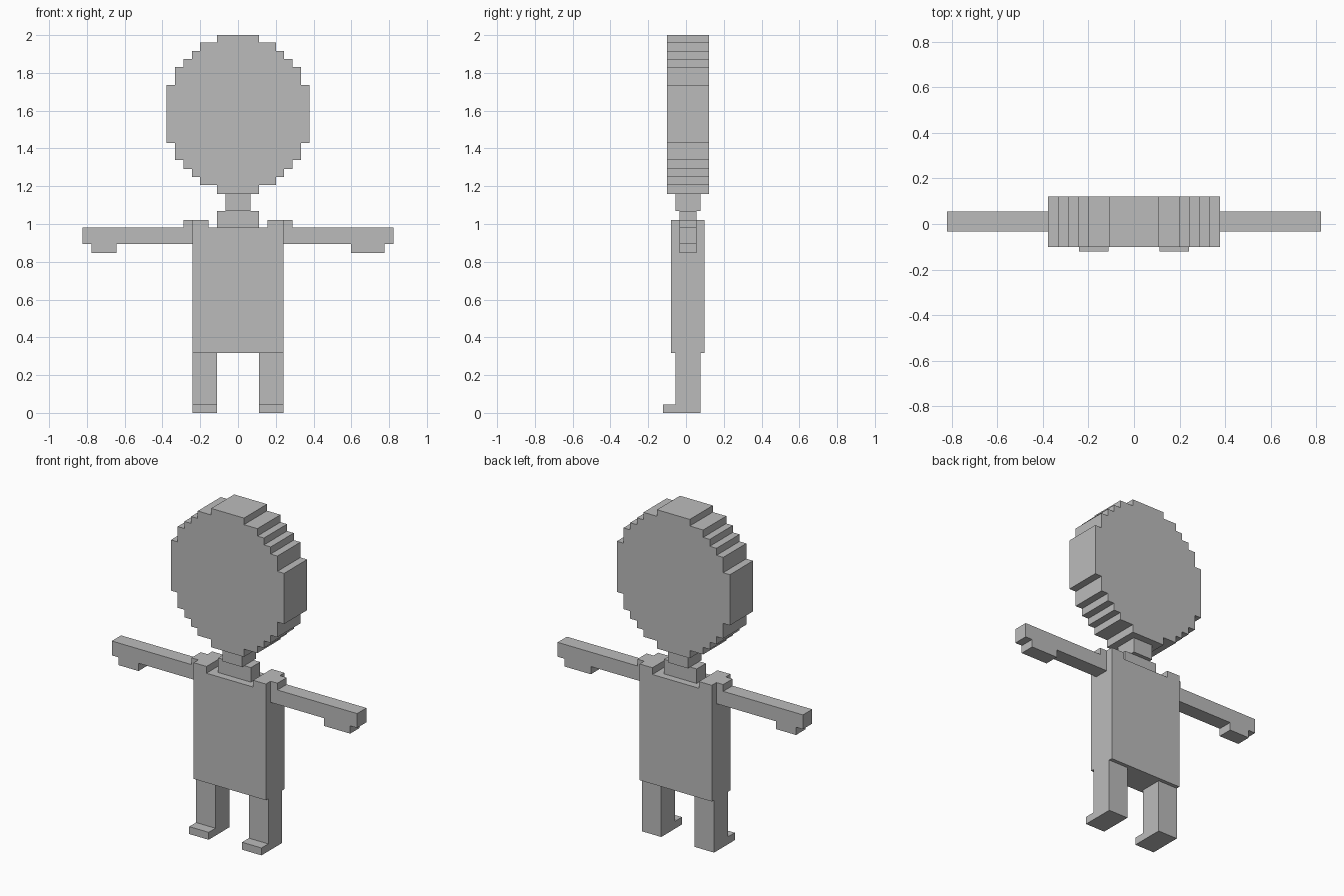
import bpy
import bmesh
from mathutils import Vector

cube = bpy.data.objects.get("Cube")
if cube:
    bpy.data.objects.remove(cube, do_unlink=True)

# Single flat colour
grey = bpy.data.materials.new("plain grey")
grey.use_nodes = True
colour = (0.5, 0.5, 0.5, 1)
grey.diffuse_color = colour
grey.node_tree.nodes["Principled BSDF"].inputs["Base Color"].default_value = colour


def slab(name, outline, low, high, axis="y"):
    """Extrude an outline along an axis: (x, z) along y, or (y, z) along x."""
    bm = bmesh.new()
    if axis == "y":
        points, depth = [(a, low, b) for a, b in outline], Vector((0, high - low, 0))
    else:
        points, depth = [(low, a, b) for a, b in outline], Vector((high - low, 0, 0))
    face = bm.faces.new([bm.verts.new(p) for p in points])
    moved = bmesh.ops.extrude_face_region(bm, geom=[face])["geom"]
    bmesh.ops.translate(bm, vec=depth,
                        verts=[v for v in moved if isinstance(v, bmesh.types.BMVert)])
    if not face.is_valid or len(bm.faces) < len(outline) + 2:
        bm.faces.new([v for v in bm.verts][:len(outline)])
    bmesh.ops.recalc_face_normals(bm, faces=bm.faces)
    mesh = bpy.data.meshes.new(name)
    bm.to_mesh(mesh)
    bm.free()
    mesh.materials.append(grey)
    obj = bpy.data.objects.new(name, mesh)
    bpy.context.collection.objects.link(obj)
    return obj


def rect(x0, x1, z0, z1):
    return [(x0, z0), (x1, z0), (x1, z1), (x0, z1)]


def mirrored(half):
    """Complete a right-hand outline, listed bottom to top, with its mirror."""
    return half + [(-x, z) for x, z in reversed(half)]


# Stepped round head: half-width of each row and the height where it ends
widths = [0.11, 0.20, 0.244, 0.289, 0.334, 0.379, 0.334, 0.289, 0.244, 0.20, 0.11]
levels = [1.159, 1.206, 1.249, 1.292, 1.338, 1.43, 1.737, 1.83, 1.873, 1.915, 1.96, 2.0]
half = []
for i, w in enumerate(widths):
    half += [(w, levels[i]), (w, levels[i + 1])]
slab("head", mirrored(half), -0.1, 0.121)

# Neck and collar
slab("neck", rect(-0.066, 0.066, 1.069, 1.159), -0.056, 0.077)
slab("collar", rect(-0.11, 0.11, 0.981, 1.069), -0.034, 0.055)

# Torso with raised shoulder straps
slab("torso", mirrored([(0.242, 0.318), (0.242, 1.022), (0.156, 1.022), (0.156, 0.981)]),
     -0.079, 0.099)

# Arms with shoulder caps and hanging hands; the left hand is wider
for side, sign, wrist in (("left", 1, 0.599), ("right", -1, 0.643)):
    arm = [(0.242, 0.894), (wrist, 0.894), (wrist, 0.847), (0.776, 0.847),
           (0.776, 0.894), (0.822, 0.894), (0.822, 0.981), (0.288, 0.981),
           (0.288, 1.022), (0.242, 1.022)]
    slab(side + "_arm", [(sign * x, z) for x, z in arm], -0.034, 0.055)

# Legs with feet pointing forward
leg = [(-0.121, 0), (0.077, 0), (0.077, 0.318), (-0.056, 0.318),
       (-0.056, 0.045), (-0.121, 0.045)]
for side, sign in (("left", 1), ("right", -1)):
    slab(side + "_leg", leg, sign * 0.112, sign * 0.242, axis="x")
